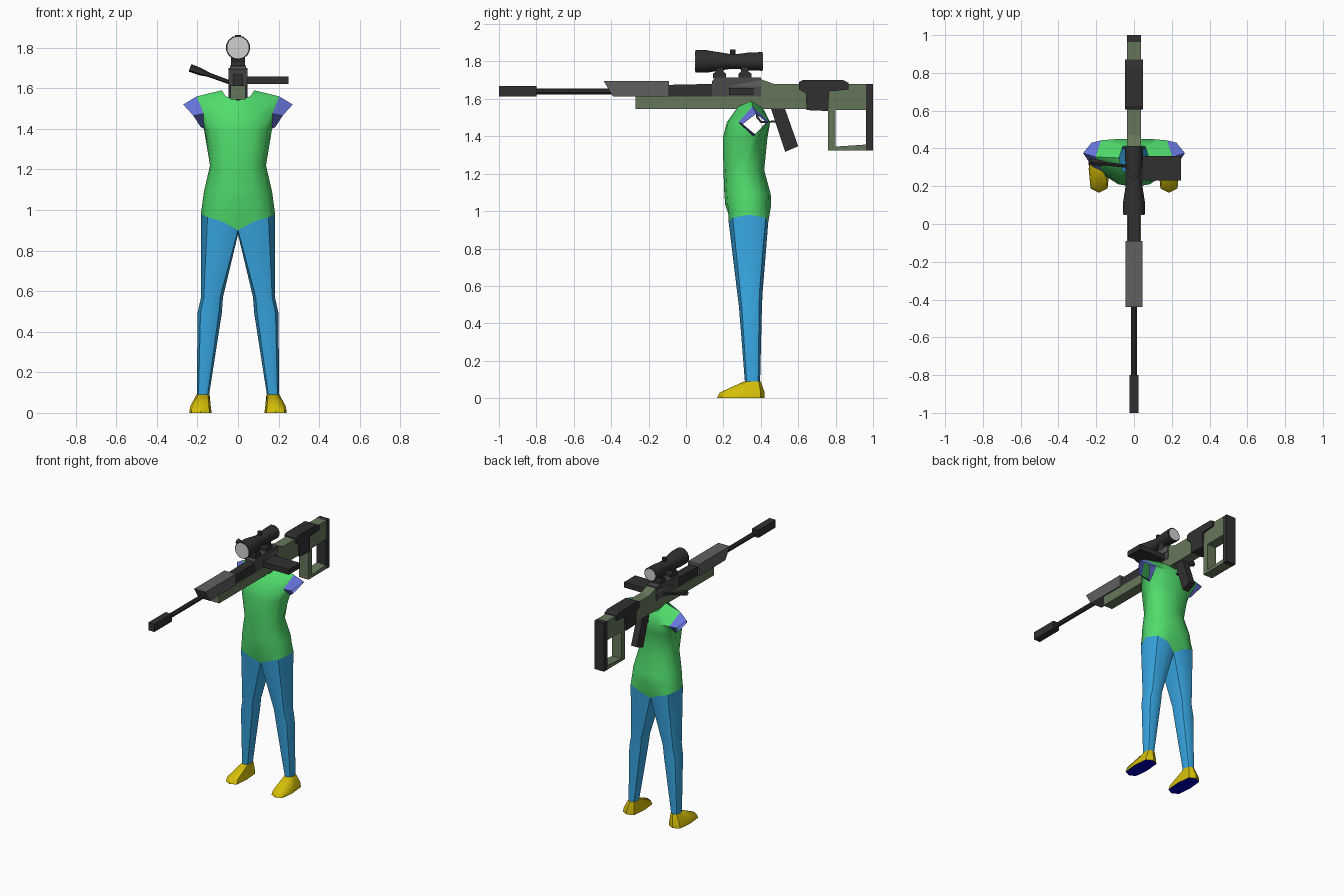
import bpy, bmesh, math
from mathutils import Vector

if "Cube" in bpy.data.objects:
    bpy.data.objects.remove(bpy.data.objects["Cube"])


def mat(name, rgb):
    m = bpy.data.materials.new(name)
    lin = [((c / 255 + 0.055) / 1.055) ** 2.4 if c > 10 else c / 255 / 12.92 for c in rgb]
    m.diffuse_color = (*lin, 1)
    m.use_nodes = True
    m.node_tree.nodes["Principled BSDF"].inputs["Base Color"].default_value = m.diffuse_color
    return m


GREEN = mat("shirt green", (80, 220, 108))
BLUE = mat("trouser blue", (56, 166, 226))
VIOLET = mat("sleeve violet", (104, 118, 222))
YELLOW = mat("shoe yellow", (212, 190, 8))
NAVY = mat("sole navy", (0, 0, 190))
BLACK = mat("gun black", (48, 48, 49))
OLIVE = mat("stock olive", (102, 118, 90))
GREY = mat("fore grip grey", (96, 96, 97))
STEEL = mat("receiver grey", (74, 74, 75))
LENS = mat("lens pale grey", (208, 208, 208))


def build(name, faces, mats, smooth=None, rule=None):
    """Faces are lists of points; equal points are welded."""
    bm, seen = bmesh.new(), {}
    for pts in faces:
        vs = []
        for p in pts:
            k = tuple(round(c, 4) + 0.0 for c in p)
            if k not in seen:
                seen[k] = bm.verts.new(k)
            if seen[k] not in vs:
                vs.append(seen[k])
        if len(vs) > 2:
            bm.faces.new(vs)
    bmesh.ops.recalc_face_normals(bm, faces=bm.faces)
    for f in bm.faces:
        f.smooth = smooth is not None
        f.normal_update()
        if rule:
            f.material_index = rule(f)
    me = bpy.data.meshes.new(name)
    bm.to_mesh(me)
    bm.free()
    for m in mats:
        me.materials.append(m)
    if smooth is not None:
        me.set_sharp_from_angle(angle=math.radians(smooth))
    ob = bpy.data.objects.new(name, me)
    bpy.context.collection.objects.link(ob)
    return ob


def loft(rings, closed=True, caps=False, skip=()):
    faces = []
    for r, (a, b) in enumerate(zip(rings, rings[1:])):
        n = len(a)
        for i in range(n if closed else n - 1):
            if (r, i) not in skip:
                j = (i + 1) % n
                faces.append([a[i], a[j], b[j], b[i]])
    if caps:
        faces += [rings[0], rings[-1]]
    return faces


def flip(faces, s):
    return [[(s * p[0], p[1], p[2]) for p in f] for f in faces]


def prism(name, profile, w, m):
    """Side profile in (y, z), extruded to +-w in x."""
    return build(name, loft([[(x, y, z) for y, z in profile] for x in (-w, w)], caps=True), [m])


def box(name, y0, y1, z0, z1, w, m):
    return prism(name, [(y0, z0), (y1, z0), (y1, z1), (y0, z1)], w, m)


def turned(name, a, b, steps, sides, m, smooth=None):
    """Turned solid from a to b; steps are (fraction, radius)."""
    a, b = Vector(a), Vector(b)
    q = (b - a).to_track_quat('Z', 'Y')
    rings = []
    for t, r in steps:
        c = a.lerp(b, t)
        rings.append([tuple(c + q @ Vector((r * math.cos(2 * math.pi * (i + .5) / sides),
                                            r * math.sin(2 * math.pi * (i + .5) / sides), 0)))
                      for i in range(sides)])
    return build(name, loft(rings, caps=True), [m], smooth)


# ---- Torso: half rows from front centre round to back centre ----
def half_row(w, yf, yb, z):
    c, d = (yf + yb) / 2, (yb - yf) / 2
    return [(w * math.cos(a) if abs(k) < 3 else 0, c + d * math.copysign(abs(math.sin(a)) ** .8, k), z)
            for k in range(-3, 4) for a in [k * math.pi / 6]]


hem = [(0, .26, .90), (.075, .228, .942), (.15, .25, .965), (.183, .34, .98),
       (.15, .425, .965), (.075, .44, .942), (0, .41, .90)]
crotch = (0, .335, .88)
shoulder, pit = (.203, .355, 1.56), (.168, .36, 1.40)
hole_f, hole_b = (.17, .28, 1.475), (.175, .443, 1.48)
chest = half_row(.165, .197, .435, 1.39)
chest[3] = pit
upper = [(0, .218, 1.475), (.09, .226, 1.475), hole_f, pit, hole_b, (.09, .45, 1.475), (0, .45, 1.475)]
neck_f, neck_b, neck_s = (.06, .28, 1.56), (.06, .41, 1.55), (.08, .35, 1.59)
neck = [(0, .265, 1.54), neck_f, shoulder, shoulder, shoulder, neck_b, (0, .42, 1.535)]
rows = [hem, half_row(.176, .21, .455, 1.03), half_row(.168, .205, .453, 1.09),
        half_row(.138, .20, .418, 1.22), chest, upper, neck]
half = loft(rows, closed=False, skip={(5, 2), (5, 3)})
half += [[neck_f, shoulder, neck_s], [neck_b, shoulder, neck_s]]
build("torso", half + flip(half, -1), [GREEN], 60)


# ---- Limbs ----
def ring8(xi, xo, yf, yb, z, k=.75):
    cx, cy, rx, ry = (xi + xo) / 2, (yf + yb) / 2, (xo - xi) / 2, (yb - yf) / 2
    dirs = [(-k, -k), (0, -1), (k, -k), (1, 0), (k, k), (0, 1), (-k, k), (-1, 0)]
    return [(cx + rx * u, cy + ry * v, z) for u, v in dirs]


leg = loft([hem + [crotch], ring8(.074, .182, .273, .41, .57), ring8(.08, .2, .283, .406, .49),
            ring8(.143, .202, .315, .396, .085)])
foot = loft([ring8(.14, .205, .312, .40, .09), ring8(.134, .236, .18, .42, .03, .82),
             ring8(.13, .24, .165, .42, 0, .82)], caps=True)
cuff = [(.27, .375, 1.52), (.22, .303, 1.465), (.185, .37, 1.41), (.225, .43, 1.475)]
sleeve = loft([[shoulder, hole_f, pit, hole_b], cuff])
for side, s in (("right", -1), ("left", 1)):
    build(side + "_leg", flip(leg, s), [BLUE], 50)
    build(side + "_foot", flip(foot, s), [YELLOW, NAVY], 45,
          lambda f: 1 if f.normal.z < -.9 else 0)
    build(side + "_sleeve", flip(sleeve, s), [VIOLET])

# ---- Rifle stock with open butt frame ----
prism("stock", [(-.27, 1.545), (-.27, 1.612), (.36, 1.612), (.36, 1.68), (.40, 1.705), (.47, 1.68),
                (.963, 1.68), (.963, 1.54), (.80, 1.54), (.80, 1.345), (.95, 1.355), (.963, 1.355),
                (.963, 1.325), (.76, 1.325), (.76, 1.545)], .037, OLIVE)
box("butt_pad", .963, 1.0, 1.325, 1.68, .038, BLACK)
prism("cheek_rest", [(.605, 1.65), (.605, 1.69), (.625, 1.70), (.84, 1.70), (.87, 1.685), (.87, 1.65),
                     (.765, 1.64), (.76, 1.535), (.645, 1.54), (.64, 1.63)], .048, BLACK)
prism("pistol_grip", [(.455, 1.545), (.53, 1.545), (.60, 1.347), (.53, 1.317)], .024, BLACK)
prism("trigger_guard", [(.375, 1.55), (.375, 1.50), (.40, 1.47), (.48, 1.474), (.48, 1.484),
                        (.405, 1.481), (.387, 1.503), (.387, 1.55)], .01, BLACK)

# ---- Barrel, receiver and fore grip ----
box("muzzle_brake", -1.0, -.80, 1.612, 1.668, .025, BLACK)
turned("barrel", (0, -.81, 1.64), (0, -.35, 1.64), [(0, .017), (1, .017)], 8, BLACK)
prism("fore_grip", [(-.44, 1.695), (-.39, 1.612), (-.09, 1.612), (-.09, 1.695)], .046, GREY)
prism("chamber", [(-.09, 1.612), (-.09, 1.675), (.14, 1.68), (.14, 1.612)], .032, BLACK)
prism("receiver", [(.14, 1.612), (.14, 1.695), (.16, 1.713), (.40, 1.713), (.40, 1.612)], .04, STEEL)
prism("receiver_panel", [(.22, 1.665), (.24, 1.67), (.40, 1.70), (.40, 1.665)], .045, GREY)

# ---- Side magazine and bolt handle ----
mag = [[(x, y, z) for y, z in ((.23, 1.62), (.36, 1.62), (.36, 1.658), (.23, 1.658))] for x in (.035, .25)]
build("side_magazine", loft(mag, caps=True), [BLACK])
turned("bolt_handle", (-.03, .305, 1.625), (-.235, .33, 1.70),
       [(0, .01), (.55, .011), (.75, .018), (1, .02)], 6, BLACK)

# ---- Scope ----
turned("scope", (0, .05, 1.80), (0, .41, 1.80),
       [(0, .06), (.17, .06), (.5, .041), (.65, .041), (.8, .048), (1, .05)], 14, BLACK, 30)
for name, y, r in (("front_lens", .047, .054), ("rear_lens", .408, .042)):
    turned(name, (0, y, 1.80), (0, y + .005, 1.80), [(0, r), (1, r)], 14, LENS)
turned("scope_knob", (0, .25, 1.83), (0, .25, 1.863), [(0, .015), (1, .015)], 8, BLACK)
for i, y in enumerate((.18, .315)):
    prism(f"scope_mount_{i + 1}", [(y - .035, 1.71), (y + .035, 1.71), (y + .035, 1.735), (y + .02, 1.745),
                                   (y + .02, 1.78), (y - .02, 1.78), (y - .02, 1.745), (y - .035, 1.735)],
          .034, BLACK)
